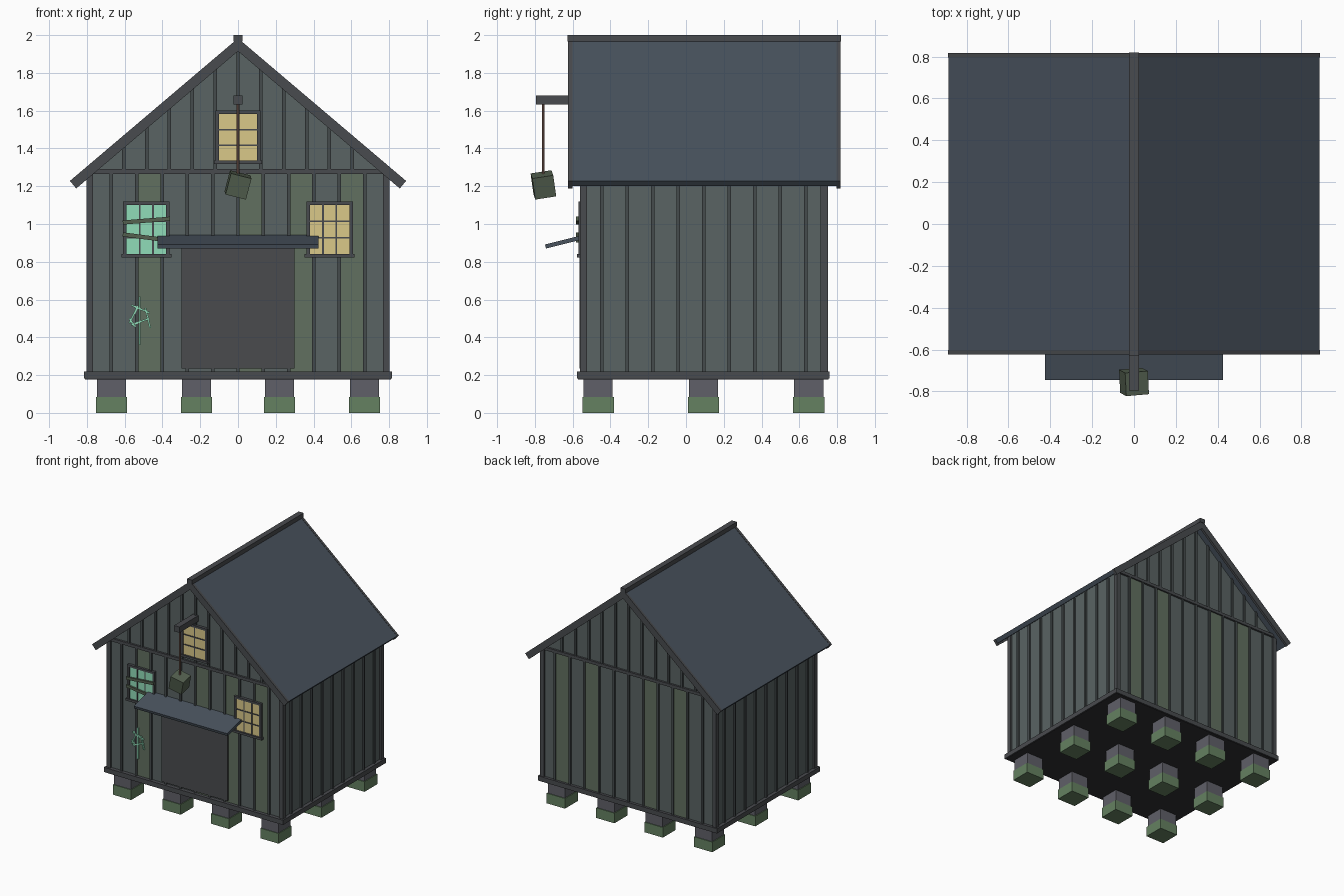
import bpy, bmesh
from math import radians, atan2, hypot, sin, cos
from mathutils import Matrix, Euler, Vector

if "Cube" in bpy.data.objects:
    bpy.data.objects.remove(bpy.data.objects["Cube"])

COLS = dict(wall=(.10, .125, .125), moss=(.12, .16, .115), trim=(.066, .07, .077),
            batten=(.06, .07, .073), roof=(.065, .085, .11), stone=(.115, .117, .138),
            green=(.13, .22, .12), glow=(.70, .58, .25), teal=(.28, .72, .48),
            door=(.068, .07, .076), crate=(.09, .12, .08), rope=(.25, .14, .11),
            floor=(.03, .03, .033))
MATS = {}
for k, c in COLS.items():
    MATS[k] = bpy.data.materials.new(k)
    MATS[k].diffuse_color = (*c, 1)


def finish(name, bm, mat):
    bmesh.ops.recalc_face_normals(bm, faces=bm.faces)
    me = bpy.data.meshes.new(name)
    bm.to_mesh(me)
    bm.free()
    me.materials.append(MATS[mat])
    ob = bpy.data.objects.new(name, me)
    bpy.context.collection.objects.link(ob)
    return ob


def boxes(name, mat, items):
    """items: (x0, x1, y0, y1, z0, z1[, euler]) joined in one object"""
    bm = bmesh.new()
    for x0, x1, y0, y1, z0, z1, *r in items:
        m = Matrix.Translation(((x0 + x1) / 2, (y0 + y1) / 2, (z0 + z1) / 2))
        if r:
            m = m @ Euler(r[0]).to_matrix().to_4x4()
        m = m @ Matrix.Diagonal((x1 - x0, y1 - y0, z1 - z0, 1))
        bmesh.ops.create_cube(bm, size=1, matrix=m)
    return finish(name, bm, mat)


def prism(name, mat, pts, y0, y1):
    """x-z profile extruded along y"""
    bm = bmesh.new()
    f = bm.faces.new([bm.verts.new((x, y0, z)) for x, z in pts])
    ext = bmesh.ops.extrude_face_region(bm, geom=[f])
    vs = [g for g in ext['geom'] if isinstance(g, bmesh.types.BMVert)]
    bmesh.ops.translate(bm, verts=vs, vec=(0, y1 - y0, 0))
    return finish(name, bm, mat)


def stroke(p, q, w, y0, y1):
    """slanted bar on the front wall between two x-z points"""
    cx, cz = (p[0] + q[0]) / 2, (p[1] + q[1]) / 2
    l = hypot(q[0] - p[0], q[1] - p[1])
    a = atan2(q[1] - p[1], q[0] - p[0])
    return (cx - l / 2, cx + l / 2, y0, y1, cz - w / 2, cz + w / 2, (0, -a, 0))


# foundation piers, mossy at the foot
XS, YS = (-.67, -.22, .22, .67), (-.465, .093, .65)
boxes("pier_feet", "green", [(x - .083, x + .083, y - .083, y + .083, 0, .083) for x in XS for y in YS])
boxes("pier_tops", "stone", [(x - .077, x + .077, y - .077, y + .077, .083, .18) for x in XS for y in YS])

# floor and sill beam
boxes("sill_beam", "trim", [(-.815, .815, -.578, .76, .182, .22)])
boxes("floor_underside", "floor", [(-.81, .81, -.573, .755, .178, .19)])

# wall body with gables
F, B, W, YC = -.547, .737, .787, .095
prism("wall_body", "wall", [(-W, .21), (W, .21), (W, 1.275), (0, 1.95), (-W, 1.275)], F, B)

# mossy planks front and back
S, G, T = .134, .121, .013
boxes("mossy_planks", "moss",
      [(i * S, i * S + S, F - .004, F + .01, .22, 1.27) for i in (-4, 0, 2, 4)] +
      [(i * S, i * S + S, B - .01, B + .004, .22, 1.27) for i in (-4, -2, 2, 4)])

# battens, gable trim and corner boards
bat, band = [], []
for y0, y1 in ((F - T, F + .01), (B - .01, B + T)):
    for i in range(-5, 6):
        bat.append((i * S - .009, i * S + .009, y0, y1, .22, 1.27))
        bat.append((i * G - .009, i * G + .009, y0, y1, 1.28, 1.945 - .852 * abs(i * G)))
    band.append((-.775, .775, y0 - .003, y1 + .003, 1.265, 1.29))
for s in (-1, 1):
    for i in range(-4, 5):
        y = YC + i * .135
        bat.append((s * W - T, s * W + T, y - .009, y + .009, .22, 1.26))
    for y in (-.5425, .7325):
        band.append((s * .784 - .0175, s * .784 + .0175, y - .0195, y + .0195, .22, 1.262))
boxes("battens", "batten", bat)
boxes("corner_boards_and_bands", "trim", band)

# roof: one chevron slab, rake boards at both ends, ridge cap
def chevron(t, ex, ez, top):
    a = atan2(top - ez, ex)
    ix, iz = ex - t * sin(a), ez - t * cos(a)
    return [(0, top), (ex, ez), (ix, iz), (0, top - t / cos(a)), (-ix, iz), (-ex, ez)]

prism("roof_slab", "roof", chevron(.035, .887, 1.228, 1.98), -.612, .807)
for name, y0, y1 in (("front_rake", -.624, -.602), ("back_rake", .797, .817)):
    prism(name, "trim", chevron(.052, .89, 1.228, 1.983), y0, y1)
boxes("ridge_cap", "trim", [(-.023, .023, -.628, .82, 1.965, 2.0)])

# door and awning
boxes("door", "door", [(-.30, .30, -.564, -.54, .235, .9)])
boxes("awning", "roof", [(-.425, .425, -.747, -.525, .897, .919, (radians(14), 0, 0))])


# windows
def window(name, cx, z0, z1, hw, cols, glass):
    boxes(name + "_glass", glass, [(cx - hw, cx + hw, -.562, -.54, z0, z1)])
    fr = [(cx - hw - .018, cx - hw, -.57, -.54, z0 - .015, z1 + .018),
          (cx + hw, cx + hw + .018, -.57, -.54, z0 - .015, z1 + .018),
          (cx - hw, cx + hw, -.57, -.54, z1, z1 + .018),
          (cx - hw - .028, cx + hw + .028, -.577, -.54, z0 - .018, z0)]
    for i in range(1, cols):
        x = cx - hw + 2 * hw * i / cols
        fr.append((x - .004, x + .004, -.567, -.55, z0, z1))
    for i in (1, 2):
        z = z0 + (z1 - z0) * i / 3
        fr.append((cx - hw, cx + hw, -.567, -.55, z - .004, z + .004))
    boxes(name + "_frame", "trim", fr)


window("left_window", -.485, .84, 1.10, .105, 3, "teal")
window("right_window", .485, .84, 1.10, .105, 3, "glow")
window("gable_window", 0, 1.335, 1.582, .10, 2, "glow")

# boards nailed over the left window
boxes("window_boards", "crate", [stroke((-.61, 1.008), (-.36, 1.028), .022, -.582, -.568),
                                 stroke((-.61, .945), (-.36, .912), .022, -.582, -.568)])

# painted abstract mark
marks = [((-.52, .615), (-.52, .36)), ((-.565, .57), (-.468, .53)), ((-.49, .555), (-.465, .45)),
         ((-.53, .565), (-.575, .475)), ((-.575, .50), (-.545, .455)), ((-.565, .465), (-.47, .50))]
boxes("painted_mark", "teal", [stroke(p, q, .009, -.564, -.546) for p, q in marks])

# hoist beam, rope and hanging crate
boxes("hoist_beam", "trim", [(-.024, .024, -.795, -.53, 1.632, 1.68)])
bm = bmesh.new()
bmesh.ops.create_cone(bm, cap_ends=True, segments=8, radius1=.007, radius2=.007, depth=.4,
                      matrix=Matrix.Translation((0, -.755, 1.445)))
finish("hoist_rope", bm, "rope")
boxes("hanging_crate", "crate", [(-.056, .056, -.811, -.699, 1.149, 1.265,
                                  (radians(9), radians(14), radians(5)))])

for m in bpy.data.materials:
    if m.users and not m.is_grease_pencil:
        m.use_nodes = True
        m.node_tree.nodes["Principled BSDF"].inputs["Base Color"].default_value = m.diffuse_color
